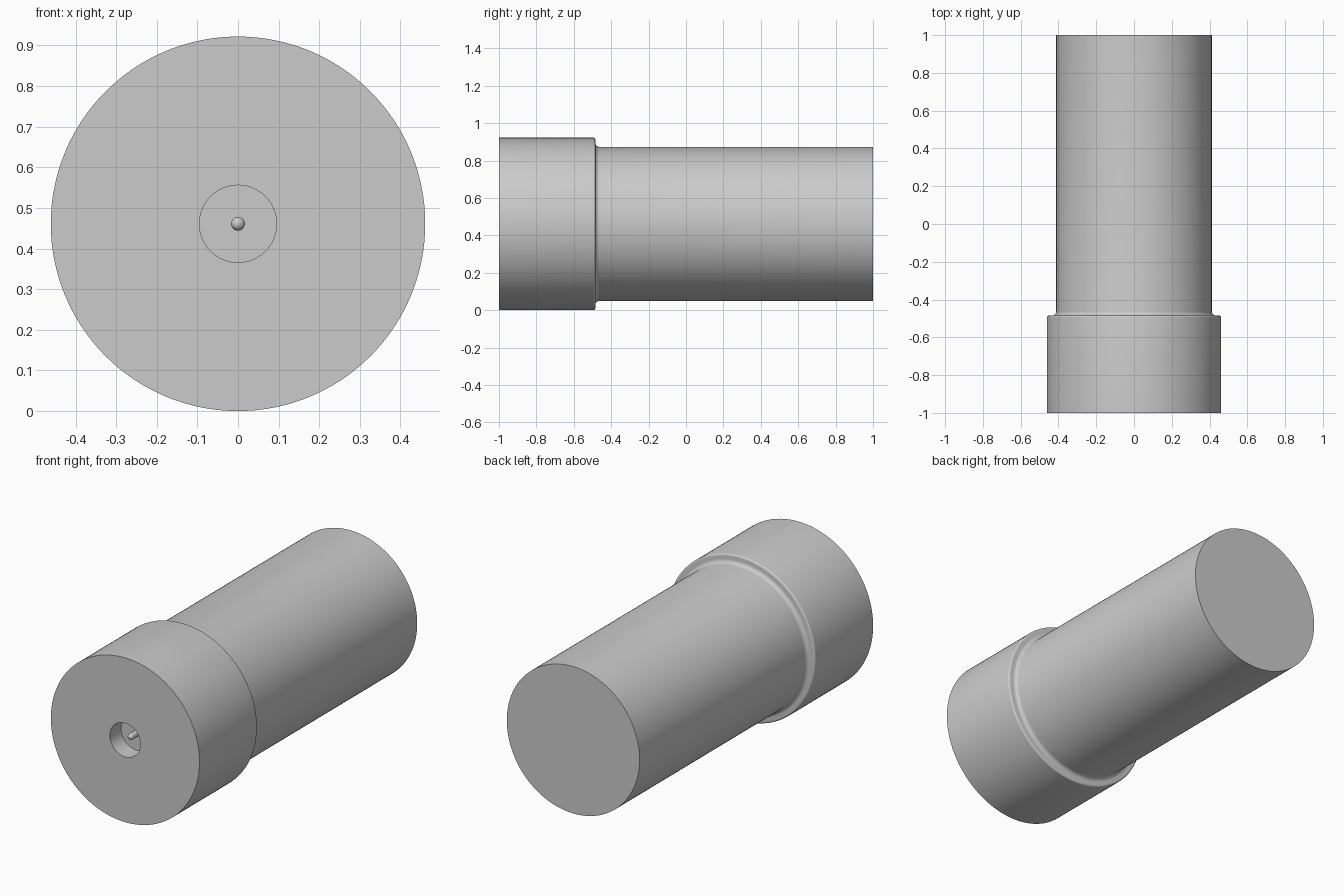
import bpy, bmesh, math
from mathutils import Matrix, Vector

cube = bpy.data.objects.get("Cube")
if cube:
    bpy.data.objects.remove(cube, do_unlink=True)

COLLAR_R, BODY_R, HOLE_R, PIN_R = 0.461, 0.412, 0.095, 0.017
STEP_Y, FLOOR_Y, TIP_Y = -0.485, -0.9, -0.965
AXIS_Z = COLLAR_R

grey = bpy.data.materials.new("plain_grey")
grey.use_nodes = True
grey.diffuse_color = (0.6, 0.6, 0.6, 1)
grey.node_tree.nodes["Principled BSDF"].inputs["Base Color"].default_value = (0.6, 0.6, 0.6, 1)


def arc(r, y, radius, start, end, steps=6):
    """Profile points (radius, y) along a circular arc, angles in degrees."""
    angles = [math.radians(start + (end - start) * i / steps) for i in range(steps + 1)]
    return [(r + radius * math.cos(a), y + radius * math.sin(a)) for a in angles]


def lathe(name, profile, segments):
    """Spin a (radius, y) profile around the lengthwise axis."""
    bm = bmesh.new()
    verts = [bm.verts.new((max(r, 0), y, 0)) for r, y in profile]
    edges = [bm.edges.new(pair) for pair in zip(verts, verts[1:])]
    bmesh.ops.spin(bm, geom=verts + edges, cent=(0, 0, 0), axis=(0, 1, 0),
                   angle=math.tau, steps=segments, use_duplicate=False)
    bmesh.ops.remove_doubles(bm, verts=bm.verts, dist=0.00001)
    bmesh.ops.dissolve_degenerate(bm, edges=bm.edges, dist=0.00001)
    bmesh.ops.recalc_face_normals(bm, faces=bm.faces)
    bmesh.ops.transform(bm, matrix=Matrix.Translation(Vector((0, 0, AXIS_Z))), verts=bm.verts)
    mesh = bpy.data.meshes.new(name)
    bm.to_mesh(mesh)
    bm.free()
    mesh.materials.append(grey)
    obj = bpy.data.objects.new(name, mesh)
    bpy.context.collection.objects.link(obj)
    bpy.ops.object.select_all(action='DESELECT')
    obj.select_set(True)
    bpy.context.view_layer.objects.active = obj
    bpy.ops.object.shade_smooth_by_angle(angle=math.radians(35))
    return obj


# Collar with front socket, rounded shoulder, fillet and long barrel
ROUND, FILLET = 0.01, 0.022
housing = [(0, FLOOR_Y), (HOLE_R, FLOOR_Y), (HOLE_R, -1), (COLLAR_R, -1)]
housing += arc(COLLAR_R - ROUND, STEP_Y - ROUND, ROUND, 0, 90)
housing += arc(BODY_R + FILLET, STEP_Y + FILLET, FILLET, 270, 180)
housing += [(BODY_R, 1), (0, 1)]
lathe("housing", housing, 128)

# Round-tipped pin standing in the socket
pin = [(0, FLOOR_Y + 0.005), (PIN_R, FLOOR_Y + 0.005)]
pin += arc(0, TIP_Y + PIN_R, PIN_R, 0, -90)
lathe("centre_pin", pin, 32)
